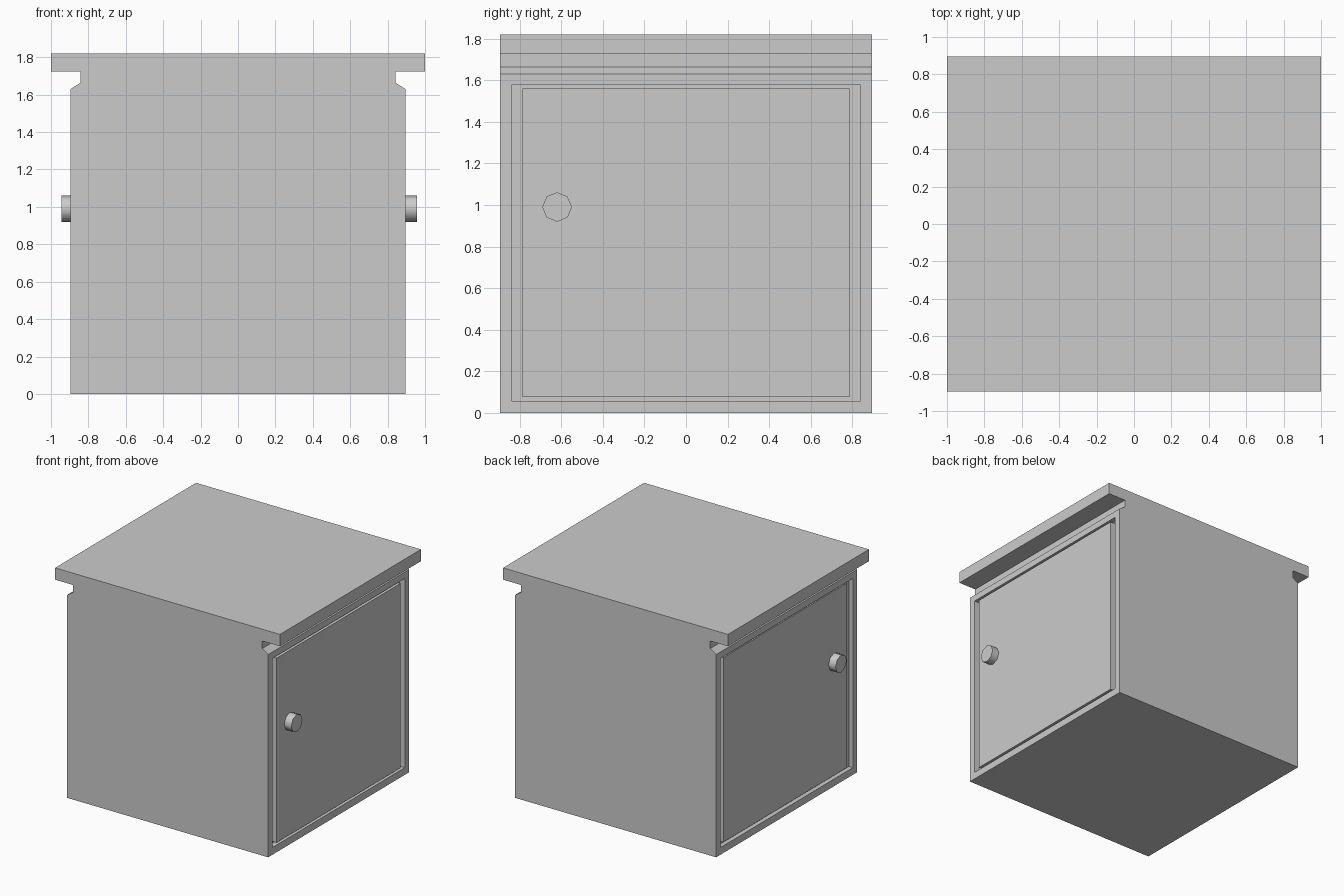
import bpy, bmesh
from math import radians, pi
from mathutils import Matrix

if "Cube" in bpy.data.objects:
    bpy.data.objects.remove(bpy.data.objects["Cube"])

DEPTH = 0.895          # half depth of the cabinet


def finish(name, bm):
    bmesh.ops.recalc_face_normals(bm, faces=bm.faces)
    me = bpy.data.meshes.new(name)
    bm.to_mesh(me)
    bm.free()
    ob = bpy.data.objects.new(name, me)
    bpy.context.collection.objects.link(ob)
    return ob


def box(name, x, y, z):
    bm = bmesh.new()
    bmesh.ops.create_cube(bm, size=1)
    for v in bm.verts:
        v.co = [lo if c < 0 else hi for c, (lo, hi) in zip(v.co, (x, y, z))]
    return finish(name, bm)


def activate(ob):
    bpy.ops.object.select_all(action='DESELECT')
    ob.select_set(True)
    bpy.context.view_layer.objects.active = ob


# Cabinet carcass with overhanging top: mirrored profile extruded along y
half = [(0.895, 0), (0.895, 1.63), (0.842, 1.664), (0.842, 1.725), (1, 1.725), (1, 1.82)]
profile = half + [(-x, z) for x, z in reversed(half)]
bm = bmesh.new()
face = bm.faces.new([bm.verts.new((x, -DEPTH, z)) for x, z in profile])
ext = bmesh.ops.extrude_face_region(bm, geom=[face])
bmesh.ops.translate(bm, vec=(0, 2 * DEPTH, 0),
                    verts=[g for g in ext["geom"] if isinstance(g, bmesh.types.BMVert)])
cabinet = finish("cabinet_body", bm)

# Recessed door and knob on each side: (name, side, recess floor, door face, knob end)
for name, s, floor, front, knob_end in (("right", 1, 0.85, 0.895, 0.957),
                                        ("left", -1, 0.86, 0.883, 0.945)):
    # Door recess
    cutter = box(name + "_recess_cutter", sorted((s * floor, s * 0.93)),
                 (-0.84, 0.84), (0.058, 1.578))
    cutter.hide_render = True
    activate(cabinet)
    mod = cabinet.modifiers.new("recess", 'BOOLEAN')
    mod.operation = 'DIFFERENCE'
    mod.solver = 'EXACT'
    mod.object = cutter
    bpy.ops.object.modifier_apply(modifier=mod.name)
    bpy.data.objects.remove(cutter)

    # Door panel
    box(name + "_door", sorted((s * floor, s * front)), (-0.787, 0.787), (0.077, 1.56))

    # Octagonal knob
    bm = bmesh.new()
    bmesh.ops.create_cone(bm, cap_ends=True, segments=8, radius1=0.071, radius2=0.071,
                          depth=knob_end - front,
                          matrix=Matrix.Translation((s * (knob_end + front) / 2, -0.62, 0.99))
                          @ Matrix.Rotation(pi / 2, 4, 'Y'))
    knob = finish(name + "_knob", bm)
    activate(knob)
    bpy.ops.object.shade_smooth_by_angle(angle=radians(50))
